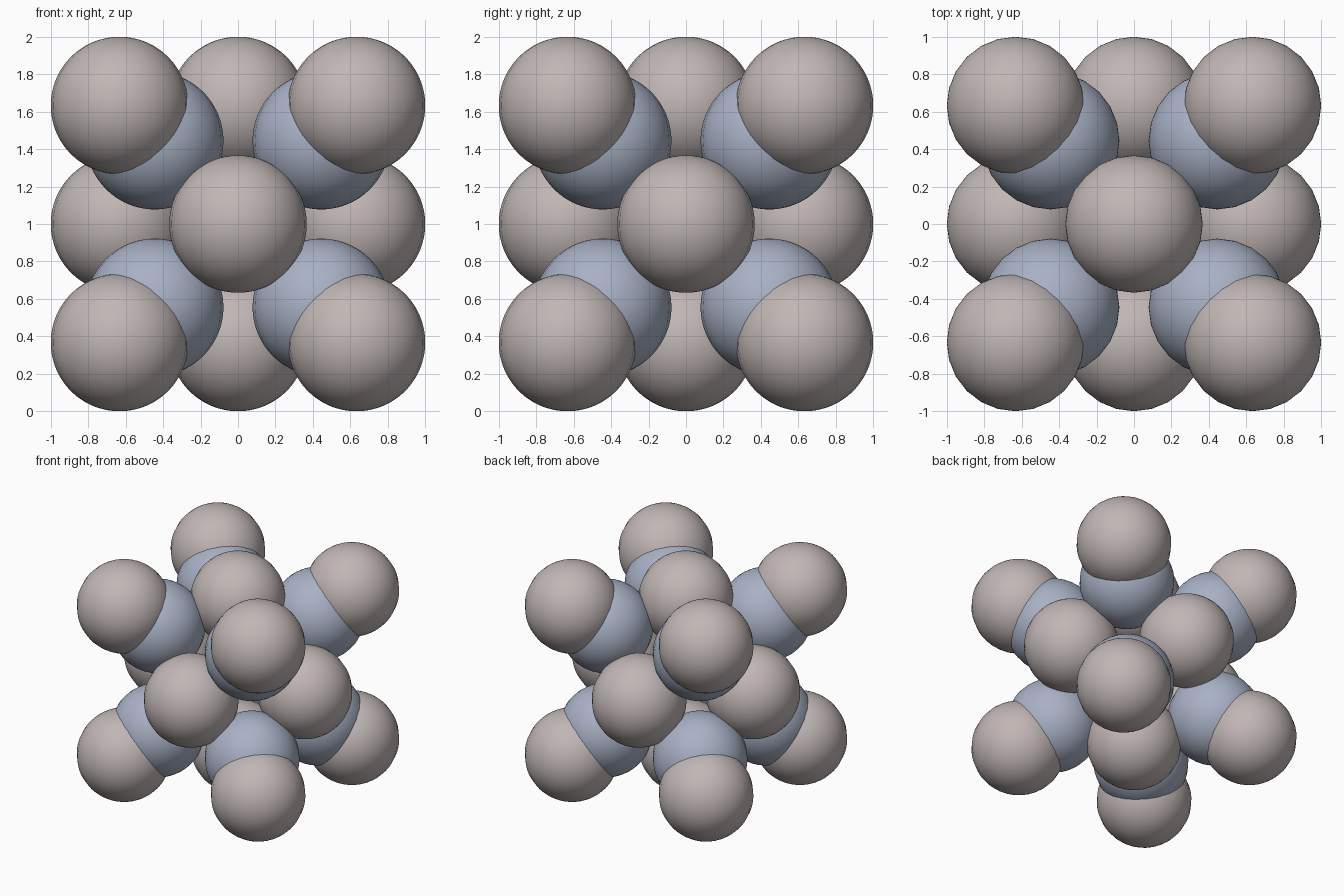
import bpy
from itertools import product

if "Cube" in bpy.data.objects:
    bpy.data.objects.remove(bpy.data.objects["Cube"])

R = 0.367        # every ball has the same radius
OUTER = 0.633    # corner and face ball offset from the centre
INNER = 0.445    # inner ball offset from the centre


def material(name, color):
    m = bpy.data.materials.new(name)
    m.diffuse_color = (*color, 1)
    m.use_nodes = True
    m.node_tree.nodes["Principled BSDF"].inputs["Base Color"].default_value = m.diffuse_color
    return m


warm_grey = material("warm_grey", (0.53, 0.47, 0.46))
pale_blue = material("pale_blue", (0.39, 0.44, 0.56))


def ball(name, offset, mat):
    x, y, z = offset
    bpy.ops.mesh.primitive_uv_sphere_add(segments=24, ring_count=48, radius=R,
                                         location=(x, y, z + 1))
    ob = bpy.context.object
    ob.name = name
    ob.data.materials.append(mat)
    bpy.ops.object.shade_smooth()


# Corner balls, each with an inner ball on the same diagonal
for s in product((-1, 1), repeat=3):
    ball("corner_ball", [OUTER * c for c in s], warm_grey)
    ball("inner_ball", [INNER * c for c in s], pale_blue)

# One ball in the middle of each cube face
for axis in range(3):
    for side in (-1, 1):
        offset = [0, 0, 0]
        offset[axis] = side * OUTER
        ball("face_ball", offset, warm_grey)
